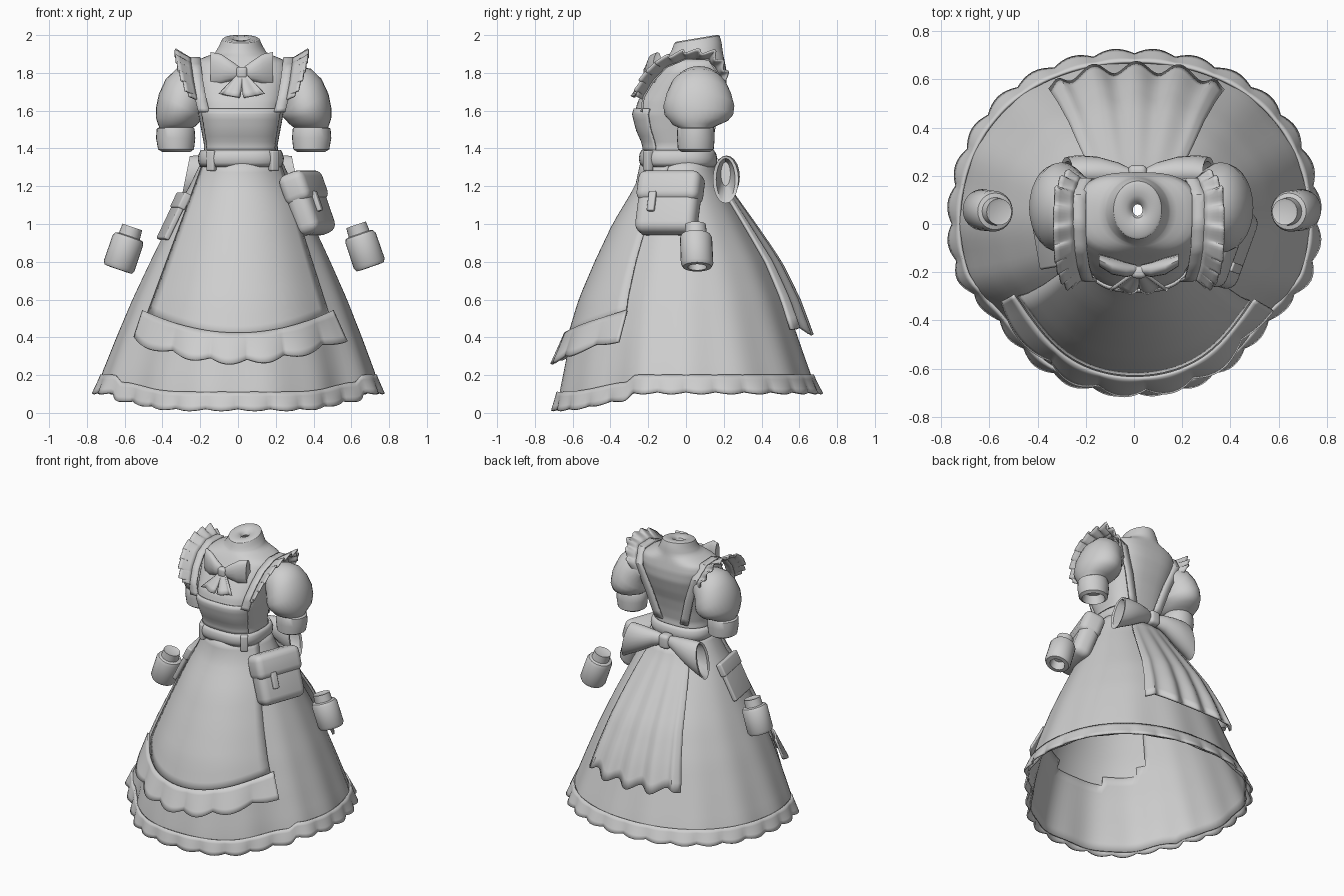
import bpy, bmesh
from math import sin, cos, pi, radians, sqrt
from mathutils import Vector, Matrix

if "Cube" in bpy.data.objects:
    bpy.data.objects.remove(bpy.data.objects["Cube"])

grey = bpy.data.materials.new("light_grey")
grey.diffuse_color = (0.62, 0.62, 0.62, 1)
grey.use_nodes = True
grey.node_tree.nodes["Principled BSDF"].inputs["Base Color"].default_value = grey.diffuse_color
CX = 0.025  # torso centre line


def finish(name, bm, thick=0, angle=40):
    bmesh.ops.recalc_face_normals(bm, faces=bm.faces)
    me = bpy.data.meshes.new(name)
    bm.to_mesh(me)
    bm.free()
    me.materials.append(grey)
    ob = bpy.data.objects.new(name, me)
    bpy.context.collection.objects.link(ob)
    bpy.ops.object.select_all(action='DESELECT')
    ob.select_set(True)
    bpy.context.view_layer.objects.active = ob
    bpy.ops.object.shade_smooth_by_angle(angle=radians(angle))
    if thick:
        mod = ob.modifiers.new("thickness", 'SOLIDIFY')
        mod.thickness, mod.offset = thick, 0
    return ob


def sheet(name, f, nu, nv, closed=False, thick=0.0, caps=False, hole=None):
    """Surface through f(u, v), u and v from 0 to 1; hole(point) leaves faces out."""
    bm = bmesh.new()
    cols = nu if closed else nu + 1
    rows = [[bm.verts.new(f(i / nu, j / nv)) for i in range(cols)] for j in range(nv + 1)]
    for a, b in zip(rows, rows[1:]):
        for i in range(nu):
            k = (i + 1) % cols
            quad = (a[i], a[k], b[k], b[i])
            if not (hole and all(hole(q.co) for q in quad)):
                bm.faces.new(quad)
    if caps:
        bm.faces.new(rows[0])
        bm.faces.new(rows[-1])
    bmesh.ops.delete(bm, geom=[v for v in bm.verts if not v.link_faces], context='VERTS')
    return finish(name, bm, thick)


def table(rows, t):
    """Linear lookup in rows sorted by rising first value."""
    for a, b in zip(rows, rows[1:]):
        if t <= b[0]:
            break
    k = (t - a[0]) / (b[0] - a[0])
    return [p + (q - p) * k for p, q in zip(a[1:], b[1:])]


def path(pts, t):
    n = len(pts) - 1
    i = min(int(t * n), n - 1)
    return Vector(pts[i]).lerp(Vector(pts[i + 1]), t * n - i)


def step(a, b, t):
    t = min(1, max(0, (t - a) / (b - a)))
    return t * t * (3 - 2 * t)


def tube(name, rings, n=24):
    """Closed loft; ring = centre x,y,z, half width, half depth, tilt about y."""
    def f(u, v):
        x, y, z, a, b, t = rings[round(v * (len(rings) - 1))]
        c = a * cos(2 * pi * u)
        return x + c * cos(t), y + b * sin(2 * pi * u), z + c * sin(t)
    return sheet(name, f, n, len(rings) - 1, True, 0, True)


def box(name, size, matrix, bevel=0.01):
    bm = bmesh.new()
    bmesh.ops.create_cube(bm, size=1)
    bmesh.ops.scale(bm, vec=size, verts=bm.verts)
    bmesh.ops.bevel(bm, geom=bm.edges[:], offset=bevel, segments=4, affect='EDGES', profile=0.5)
    bm.transform(matrix)
    return finish(name, bm)


# Skirt: height, half width, front depth, back depth
SKIRT = [(0, .76, .68, .71), (.1, .74, .67, .69), (.2, .715, .65, .66), (.4, .64, .61, .59),
         (.6, .56, .55, .52), (.8, .47, .465, .43), (1, .375, .37, .31), (1.1, .325, .31, .25),
         (1.2, .27, .25, .19), (1.34, .205, .22, .14)]


def bulge(s, z):
    """Front corners drawn in, back corners fuller; s is the sine of the angle."""
    w = max(0, 1 - z / 1.4)
    if s > 0:
        return 1 + .03 * w * 4 * s * s * (1 - s * s)
    return 1 - .075 * w * step(.3, .6, -s) * (1 - step(.65, 1, -s))


def skirt_pt(th, z, off=0):
    rx, yf, yb = table(SKIRT, z)
    s = sin(th)
    g = bulge(s, z)
    return Vector((.02 * z / 1.3 + (rx * g + off) * cos(th), ((yb if s > 0 else yf) * g + off) * s, z))


def skirt_y(x, z, side):
    rx, yf, yb = table(SKIRT, z)
    g = 1
    for i in range(6):
        k = sqrt(max(0.03, 1 - ((x - .02 * z / 1.3) / (rx * g)) ** 2))
        g = (g + bulge(side * k, z)) / 2
    return side * k * g * (yb if side > 0 else yf)


def hem(th):
    s = -sin(th)
    return .1 - .04 * step(.4, .5, s) - .05 * step(.5, .95, s)


def skirt(u, v):
    th = 2 * pi * u
    z = 1.34 + (hem(th) + .02 - 1.34) * v
    return skirt_pt(th, z, .008 * v * v * cos(14 * th))


def behind_apron(p):
    half = .17 + .28 * (1.33 - p.z) / .9
    return p.y < 0 and abs(p.x) < half and p.z > .44 + .12 * (p.x / half) ** 2


def hem_frill(u, v):
    th = 2 * pi * u
    w = abs(sin(14 * th))
    p = skirt_pt(th, hem(th) + .1 * (1 - v), .012 + v * .022 * w)
    p.z += .01 * v * (1 - w)
    return p


sheet("skirt", skirt, 112, 24, True, .01, hole=behind_apron)
sheet("skirt_hem_frill", hem_frill, 224, 4, True, .012)


# Apron panel and its frill over the front
def apron_low(a):
    return .40 + .12 * a * a


def apron(u, v):
    a = 2 * u - 1
    z = 1.33 + (apron_low(a) - 1.33) * v
    x = .02 * (1 - v) + a * (.2 + .28 * v)
    return x, skirt_y(x, z, -1) - .014, z


def apron_frill(u, v):
    a = 2 * u - 1
    w = abs(sin(5.5 * pi * u))
    x = a * .49
    z = apron_low(a) + .01
    y = skirt_y(x, z, -1) - .02
    d = Vector((x, y * 1.1, 0)).normalized() * (.012 + .045 * v + .03 * v * w)
    return x + d.x * 1.2, y + d.y, z + .012 - v * (.14 + .025 * w)


sheet("apron", apron, 24, 16, thick=.01)
sheet("apron_frill", apron_frill, 110, 5, thick=.014)

# Torso: height, half width, front depth, back depth
TORSO = [(1.3, .2, .22, .14), (1.42, .195, .22, .13), (1.5, .21, .255, .145), (1.58, .225, .275, .165),
         (1.65, .235, .255, .19), (1.74, .25, .2, .215), (1.81, .26, .15, .215), (1.86, .245, .118, .205),
         (1.885, .19, .1, .2), (1.905, .14, .088, .195), (1.95, .115, .075, .188), (1.985, .1, .062, .178)]


def torso_pt(th, z, off=0):
    rx, yf, yb = table(TORSO, z)
    c, s = cos(th), sin(th)
    mid, ry = (yb - yf) / 2, (yb + yf) / 2
    e = .72 if z < 1.86 else .72 + .28 * min(1, (z - 1.86) / .05)
    sg = lambda q: (1 if q > 0 else -1) * abs(q) ** e
    tilt = (s * .02 - .008) * step(1.88, 1.96, z)
    return Vector((CX - .01 + (rx + off) * sg(c), mid + (ry + off) * sg(s), z + tilt))


sheet("bodice", lambda u, v: torso_pt(2 * pi * u, 1.3 + .685 * v), 48, 46, True)


# Collar top dips inward around a small hole
def collar(u, v):
    k = round(v * 4)
    p = torso_pt(2 * pi * u, 1.985)
    c = Vector((CX - .01, .058, 1.98))
    q = c + (p - c) * [1, .9, .5, .28, .2][k]
    q.z += [0, .006, .004, -.01, -.03][k]
    return q


sheet("collar_top", collar, 48, 4, True)
sheet("bib", lambda u, v: torso_pt(-pi / 2 + (2 * u - 1) * 1.0, 1.38 + .23 * v, .006), 24, 8, thick=.01)


def belt(u, v):
    return torso_pt(2 * pi * u, 1.305 + .085 * v, .01 + .014 * sin(pi * v))


sheet("belt", belt, 48, 4, True, .012)
for s in (-1, 1):
    box("belt_loop", (.05, .04, .11), Matrix.Translation((CX + s * .165, -.2, 1.335))
        @ Matrix.Rotation(s * .6, 4, 'Z'))

# Shoulder straps with frills, and puffed sleeves
STRAP = [(.2, -.235, 1.58), (.22, -.225, 1.66), (.235, -.175, 1.745), (.245, -.105, 1.82), (.25, 0, 1.865),
         (.25, .12, 1.86), (.225, .185, 1.77), (.16, .165, 1.6), (.1, .135, 1.4)]
SLEEVE = [(.19, 1.73, .09, .1, 80), (.24, 1.73, .115, .13, 67), (.28, 1.71, .135, .155, 56),
          (.308, 1.67, .143, .175, 43), (.33, 1.625, .135, .188, 28), (.345, 1.58, .124, .182, 15),
          (.352, 1.548, .114, .155, 8), (.355, 1.525, .1, .122, 4), (.357, 1.512, .09, .095, 0),
          (.36, 1.505, .1, .098, 0), (.36, 1.455, .104, .1, 0), (.358, 1.395, .095, .095, 0),
          (.357, 1.382, .075, .075, 0), (.36, 1.44, .062, .062, 0)]
CUFF = [(.592, .985, .04), (.592, .99, .055), (.608, .942, .058), (.609, .937, .076), (.616, .92, .085),
        (.662, .785, .086), (.667, .767, .076), (.667, .765, .05), (.65, .825, .045)]
for s in (-1, 1):
    side = "right" if s > 0 else "left"

    def strap(u, v):
        p = path(STRAP, u)
        return CX - .005 + s * (p.x - .03 + .06 * v), p.y, p.z + .012

    def frill(u, v):
        p = path(STRAP, .1 + .72 * u)
        w = sin(20 * pi * u)
        k = sin(pi * min(1, max(0, .08 + .84 * u))) ** .5
        out = Vector((.085, (p.y - .03) * .3, .04)) * v * k
        return (CX - .005 + s * (p.x + .02 + out.x), p.y + out.y + .012 * v * w,
                p.z + .012 + out.z + .012 * v * w)

    sheet(side + "_strap", strap, 32, 2, thick=.012)
    sheet(side + "_shoulder_frill", frill, 80, 4, thick=.01)
    tube(side + "_sleeve", [(CX + .005 + s * x, .068 if z > 1.53 else .052, z, a, b, s * radians(t))
                            for x, z, a, b, t in SLEEVE], 28)
    # Separate wrist cuffs
    tube(side + "_wrist_cuff", [(.033 + s * x, .05 + (1 - z) * .04, z + s * .006, r, r, s * .33)
                                for x, z, r in CUFF])

    # Back bow loops, hollow at the ends
    tube(side + "_back_bow_loop", [(CX - .01 + s * x, y, z, a, b, pi / 2 + s * .2) for x, y, z, a, b in
         [(.02, .2, 1.3, .035, .025), (.08, .21, 1.295, .055, .045), (.17, .215, 1.27, .09, .065),
          (.25, .215, 1.25, .115, .07), (.295, .21, 1.235, .128, .068), (.29, .21, 1.235, .115, .05),
          (.18, .21, 1.265, .065, .025)]], 20)
    # Neck bow loops and tails
    tube(side + "_neck_bow_loop", [(CX - .005 + s * x, y, z, a, b, pi / 2) for x, y, z, a, b in
         [(.01, -.19, 1.8, .03, .02), (.05, -.19, 1.81, .05, .03), (.11, -.175, 1.82, .08, .035),
          (.165, -.15, 1.82, .09, .025), (.16, -.15, 1.82, .07, .012)]], 16)

    def neck_tail(u, v):
        return (CX - .005 + s * (.005 + .06 * v + (u - .5) * (.025 + .085 * v)),
                -.2 - .075 * v - .012 * v * sin(2 * pi * u), 1.8 - .13 * v + .02 * v * u)

    sheet(side + "_neck_bow_tail", neck_tail, 8, 5, thick=.014)

box("neck_bow_knot", (.06, .05, .065), Matrix.Translation((CX - .005, -.2, 1.8)), .018)
box("back_bow_knot", (.08, .08, .1), Matrix.Translation((CX - .01, .205, 1.3)), .025)


# Wide pleated sash tails down the back
def sash(u, v):
    a = 2 * u - 1
    z = 1.27 + (.43 - .018 * cos(4 * pi * a) + .03 * a * a - 1.27) * v
    x = .01 + a * (.13 + .23 * v ** .8)
    off = .02 + .045 * v + .04 * v * a * a + .018 * v * cos(4 * pi * a) + .015 * sin(pi * v)
    off -= .05 * v * step(.88, 1, abs(a))  # side edges fold back to the skirt
    return x, skirt_y(x, z, 1) + off, z


sheet("sash_tails", sash, 48, 14, thick=.016)

# Hip pouch with flap and strap, and a flat pocket opposite
pouch = (Matrix.Translation((.372, -.09, 1.105)) @ Matrix.Rotation(radians(-20), 4, 'Z')
         @ Matrix.Rotation(radians(-20), 4, 'Y'))
box("pouch_body", (.13, .335, .335), pouch, .05)
box("pouch_flap", (.148, .35, .17), pouch @ Matrix.Translation((.005, 0, .09)), .045)
box("pouch_strap", (.025, .04, .11), pouch @ Matrix.Translation((.076, -.07, -.01)), .006)
pocket = (Matrix.Translation((-.342, -.06, 1.04)) @ Matrix.Rotation(radians(10), 4, 'Z')
          @ Matrix.Rotation(radians(26), 4, 'Y'))
box("flat_pocket", (.03, .24, .27), pocket, .01)
box("flat_pocket_flap", (.042, .25, .09), pocket @ Matrix.Translation((0, 0, .09)), .01)
